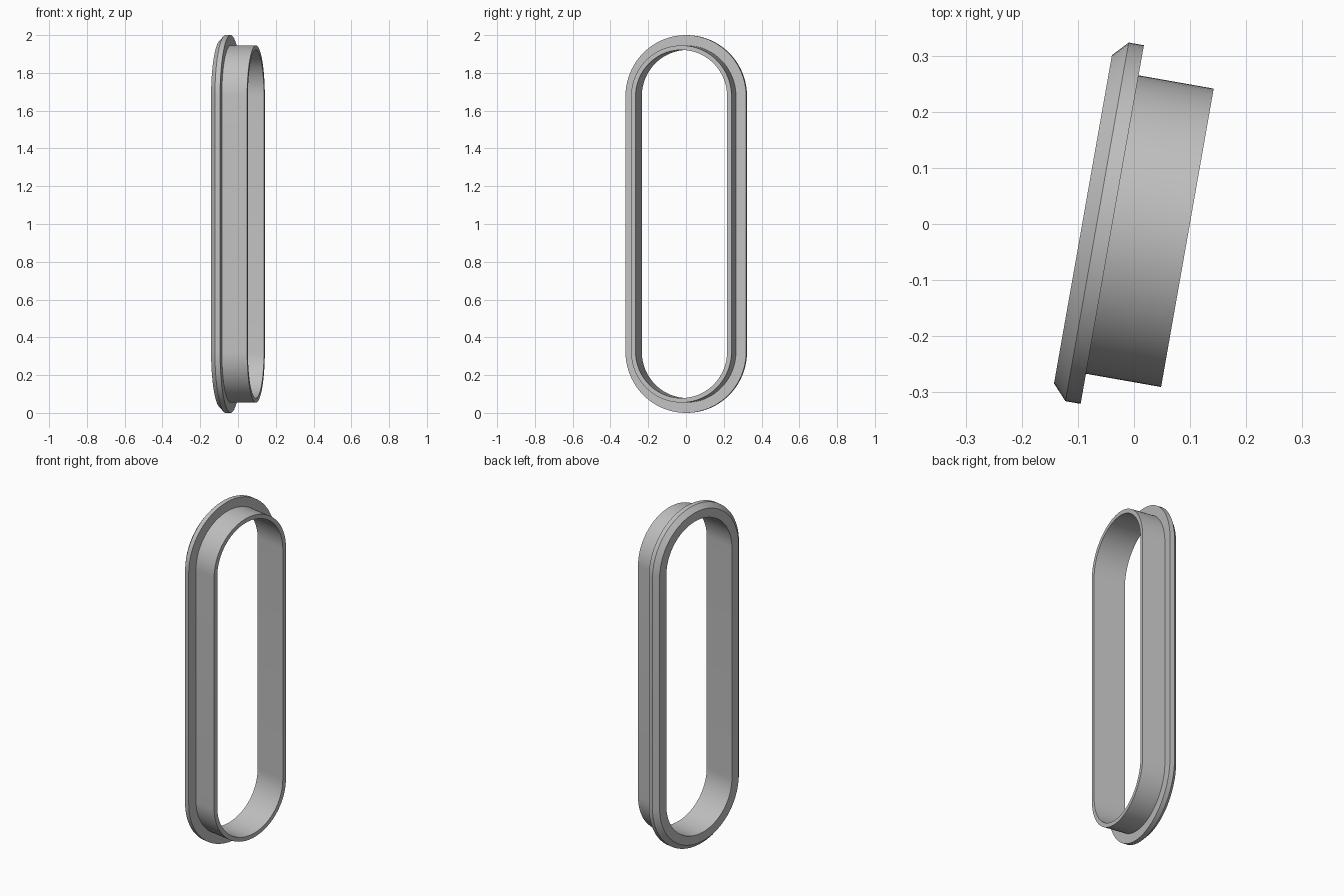
import bpy
import bmesh
from math import sin, cos, pi, radians
from mathutils import Matrix

old = bpy.data.objects.get("Cube")
if old:
    bpy.data.objects.remove(old, do_unlink=True)

# Plain grey for the whole part
grey = bpy.data.materials.new("grey")
grey.use_nodes = True
color = (0.53, 0.53, 0.53, 1)
grey.diffuse_color = color
grey.node_tree.nodes["Principled BSDF"].inputs["Base Color"].default_value = color

# Wall section as (depth, radius): chamfered flange, then thin sleeve
SECTION = [(-0.091, 0.246), (-0.091, 0.297), (-0.0655, 0.3245), (-0.038, 0.3245),
           (-0.038, 0.27), (0.098, 0.27), (0.098, 0.246)]
STRAIGHT = 0.6755   # half length of the straight sides
STEPS = 40          # segments in each rounded end


def slot_stations():
    """Angle and end-centre height around the rounded slot."""
    for end in (0, 1):
        for i in range(STEPS + 1):
            yield pi * (end + i / STEPS), STRAIGHT * (1 - 2 * end)


def build_ring(name):
    bm = bmesh.new()
    loops = [[bm.verts.new((d, r * cos(a), c + r * sin(a))) for d, r in SECTION]
             for a, c in slot_stations()]
    n = len(SECTION)
    for k, loop in enumerate(loops):
        nxt = loops[(k + 1) % len(loops)]
        for j in range(n):
            bm.faces.new((loop[j], loop[(j + 1) % n], nxt[(j + 1) % n], nxt[j]))
    bmesh.ops.recalc_face_normals(bm, faces=bm.faces)
    # Turn the ring slightly and stand it on the ground
    place = Matrix.Translation((0, 0, 1)) @ Matrix.Rotation(radians(-10), 4, 'Z') \
        @ Matrix.Translation((0, -0.0077, 0))
    bmesh.ops.transform(bm, matrix=place, verts=bm.verts)
    mesh = bpy.data.meshes.new(name)
    bm.to_mesh(mesh)
    bm.free()
    mesh.materials.append(grey)
    obj = bpy.data.objects.new(name, mesh)
    bpy.context.collection.objects.link(obj)
    return obj


ring = build_ring("flanged_slot_ring")
bpy.ops.object.select_all(action='DESELECT')
ring.select_set(True)
bpy.context.view_layer.objects.active = ring
bpy.ops.object.shade_smooth_by_angle(angle=radians(25))
